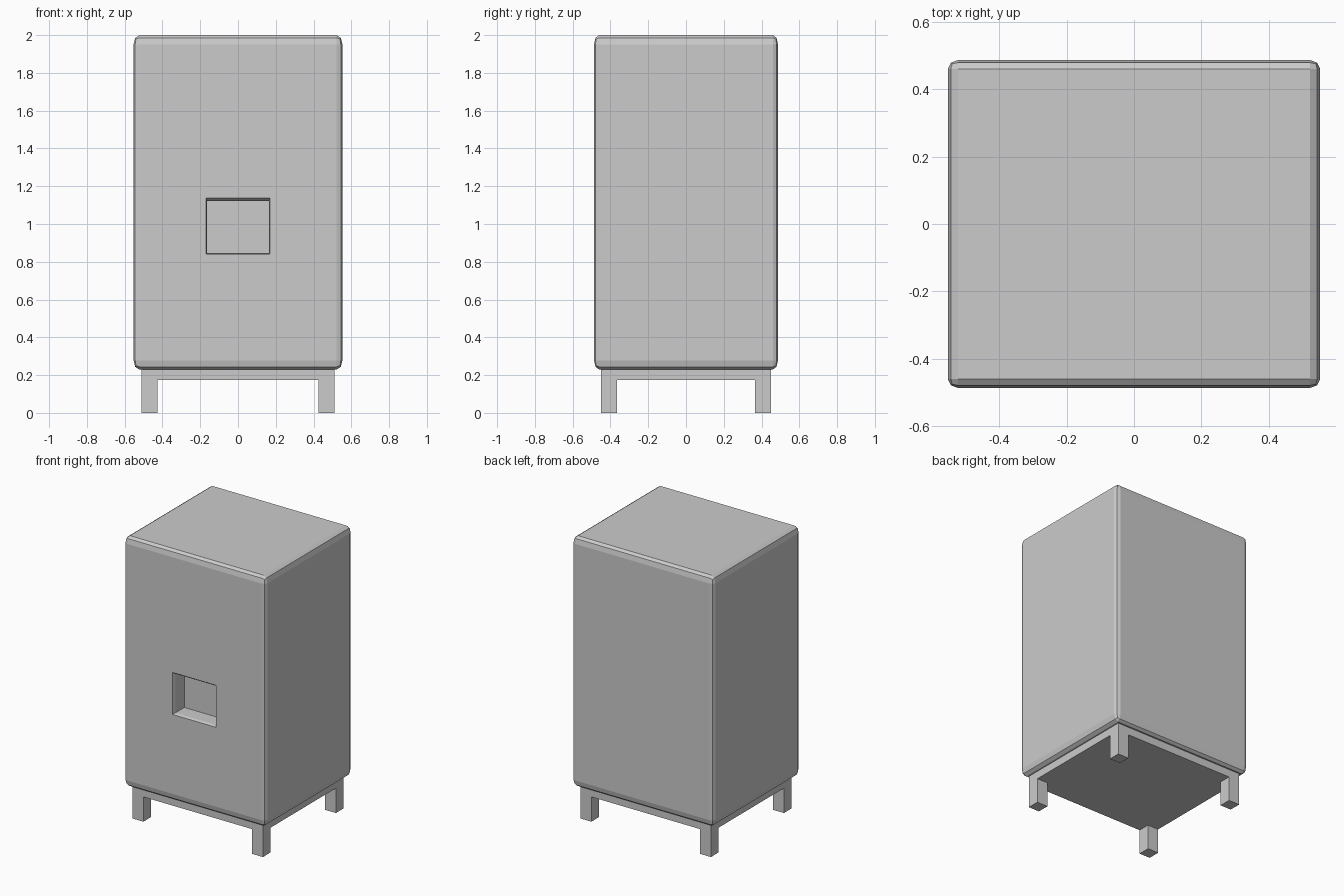
import bpy, bmesh
from mathutils import Vector

if "Cube" in bpy.data.objects:
    bpy.data.objects.remove(bpy.data.objects["Cube"])


def finish(bm, name):
    bmesh.ops.recalc_face_normals(bm, faces=bm.faces)
    mesh = bpy.data.meshes.new(name)
    bm.to_mesh(mesh)
    bm.free()
    obj = bpy.data.objects.new(name, mesh)
    bpy.context.collection.objects.link(obj)
    return obj


def box(name, lo, hi, bevel=0):
    """Box between two corners; the bevel is made on a unit cube, then stretched."""
    lo, hi = Vector(lo), Vector(hi)
    bm = bmesh.new()
    bmesh.ops.create_cube(bm, size=2)
    if bevel:
        bmesh.ops.bevel(bm, geom=bm.edges[:], offset=bevel, segments=2,
                        profile=0.5, affect='EDGES')
    bmesh.ops.scale(bm, vec=(hi - lo) / 2, verts=bm.verts)
    bmesh.ops.translate(bm, vec=(hi + lo) / 2, verts=bm.verts)
    return finish(bm, name)


# Cabinet body with softened edges
body = box("cabinet_body", (-0.553, -0.487, 0.23), (0.553, 0.487, 2.0), 0.055)

# Recess cutter: rectangular loops (y, half width, bottom, top) with a chamfered lip
loops = [(-0.60, 0.17, 0.84, 1.137), (-0.487, 0.17, 0.84, 1.137),
         (-0.467, 0.163, 0.846, 1.123), (-0.367, 0.163, 0.846, 1.123)]
bm = bmesh.new()
rings = [[bm.verts.new((x, y, z)) for x, z in ((-w, b), (w, b), (w, t), (-w, t))]
         for y, w, b, t in loops]
for r0, r1 in zip(rings, rings[1:]):
    for i in range(4):
        j = (i + 1) % 4
        bm.faces.new((r0[i], r0[j], r1[j], r1[i]))
bm.faces.new(rings[0])
bm.faces.new(rings[-1])
cutter = finish(bm, "recess_cutter")
cutter.hide_render = True

mod = body.modifiers.new("recess", 'BOOLEAN')
mod.operation = 'DIFFERENCE'
mod.solver = 'EXACT'
mod.object = cutter
bpy.context.view_layer.objects.active = body
bpy.ops.object.modifier_apply(modifier=mod.name)
bpy.data.objects.remove(cutter)

# Base plinth
box("base_plinth", (-0.51, -0.45, 0.175), (0.51, 0.45, 0.235))

# Four square legs
for sx, side in ((-1, "left"), (1, "right")):
    for sy, end in ((-1, "front"), (1, "back")):
        cx, cy = sx * 0.4675, sy * 0.4075
        box(f"{end}_{side}_leg", (cx - 0.0425, cy - 0.0425, 0),
            (cx + 0.0425, cy + 0.0425, 0.175))
